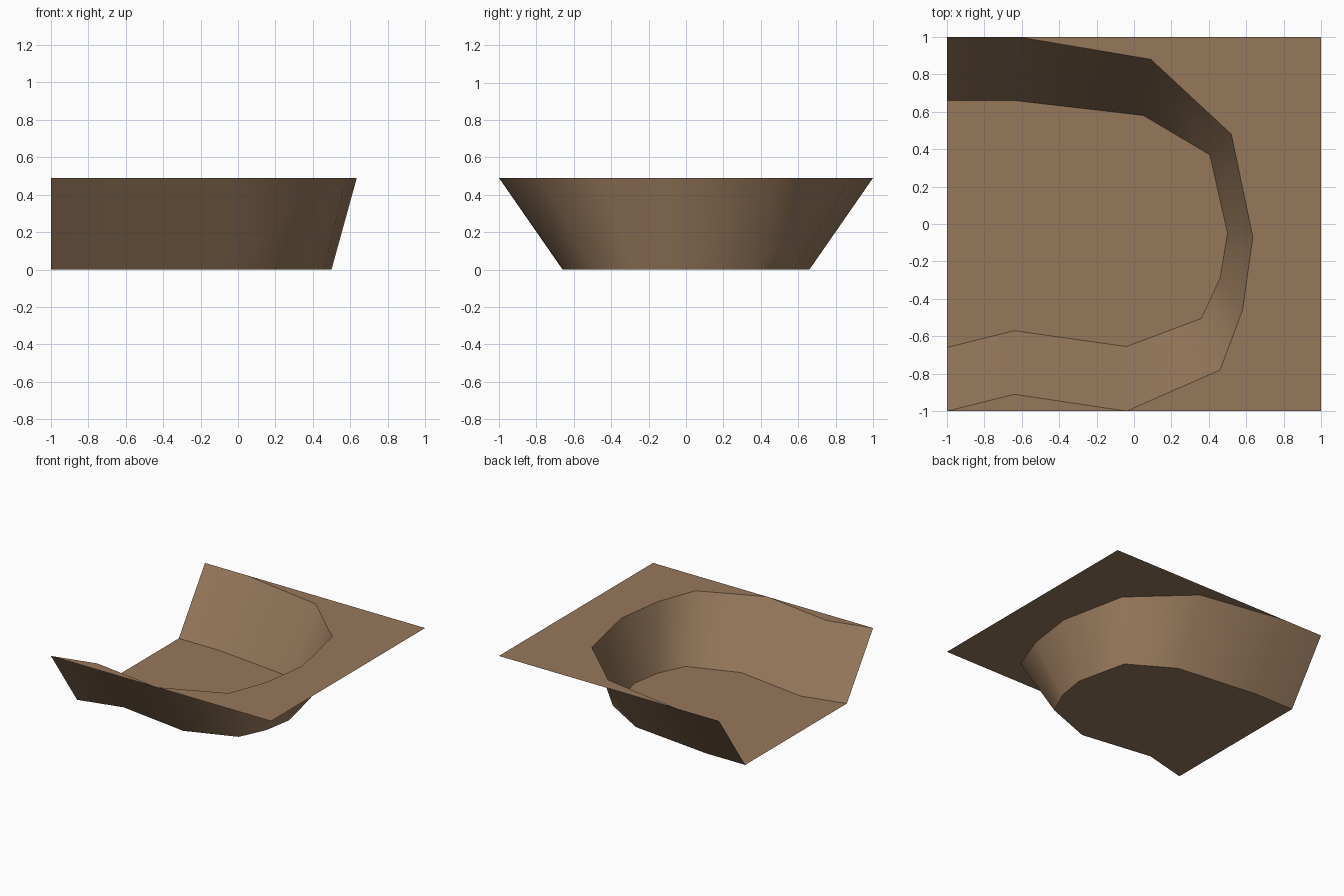
import bpy, bmesh, math

if "Cube" in bpy.data.objects:
    bpy.data.objects.remove(bpy.data.objects["Cube"])

TOP = 0.49
# Matching outlines of the upper rim and the pit floor
RIM = [(-1, 1), (-0.62, 1), (0.09, 0.88), (0.52, 0.48), (0.635, -0.07),
       (0.58, -0.46), (0.46, -0.78), (-0.04, -1), (-0.64, -0.91), (-1, -1)]
FOOT = [(-1, 0.66), (-0.64, 0.66), (0.05, 0.58), (0.405, 0.37), (0.50, -0.05),
        (0.46, -0.29), (0.36, -0.505), (-0.04, -0.655), (-0.64, -0.57), (-1, -0.66)]

earth = bpy.data.materials.new("brown_earth")
earth.diffuse_color = (0.305, 0.188, 0.105, 1)
earth.use_nodes = True
earth.node_tree.nodes["Principled BSDF"].inputs["Base Color"].default_value = earth.diffuse_color

bm = bmesh.new()
rim = [bm.verts.new((x, y, TOP)) for x, y in RIM]
foot = [bm.verts.new((x, y, 0)) for x, y in FOOT]
corner_back = bm.verts.new((1, 1, TOP))
corner_front = bm.verts.new((1, -1, TOP))

# Sloping bank, facing into the pit
for i in range(len(RIM) - 1):
    bm.faces.new((rim[i], foot[i], foot[i + 1], rim[i + 1]))
# Pit floor
flat = [bm.faces.new(foot[::-1])]
# Upper ground and the small sliver on the front edge
flat.append(bm.faces.new(rim[1:8] + [corner_front, corner_back]))
flat.append(bm.faces.new(rim[7:10]))
for f in flat:
    f.normal_update()
    if f.normal.z < 0:
        f.normal_flip()

mesh = bpy.data.meshes.new("ground_tile")
bm.to_mesh(mesh)
bm.free()
mesh.materials.append(earth)
tile = bpy.data.objects.new("ground_tile", mesh)
bpy.context.collection.objects.link(tile)

# Soft bank with crisp edges at floor and rim
bpy.context.view_layer.objects.active = tile
tile.select_set(True)
bpy.ops.object.shade_smooth_by_angle(angle=math.radians(45))
